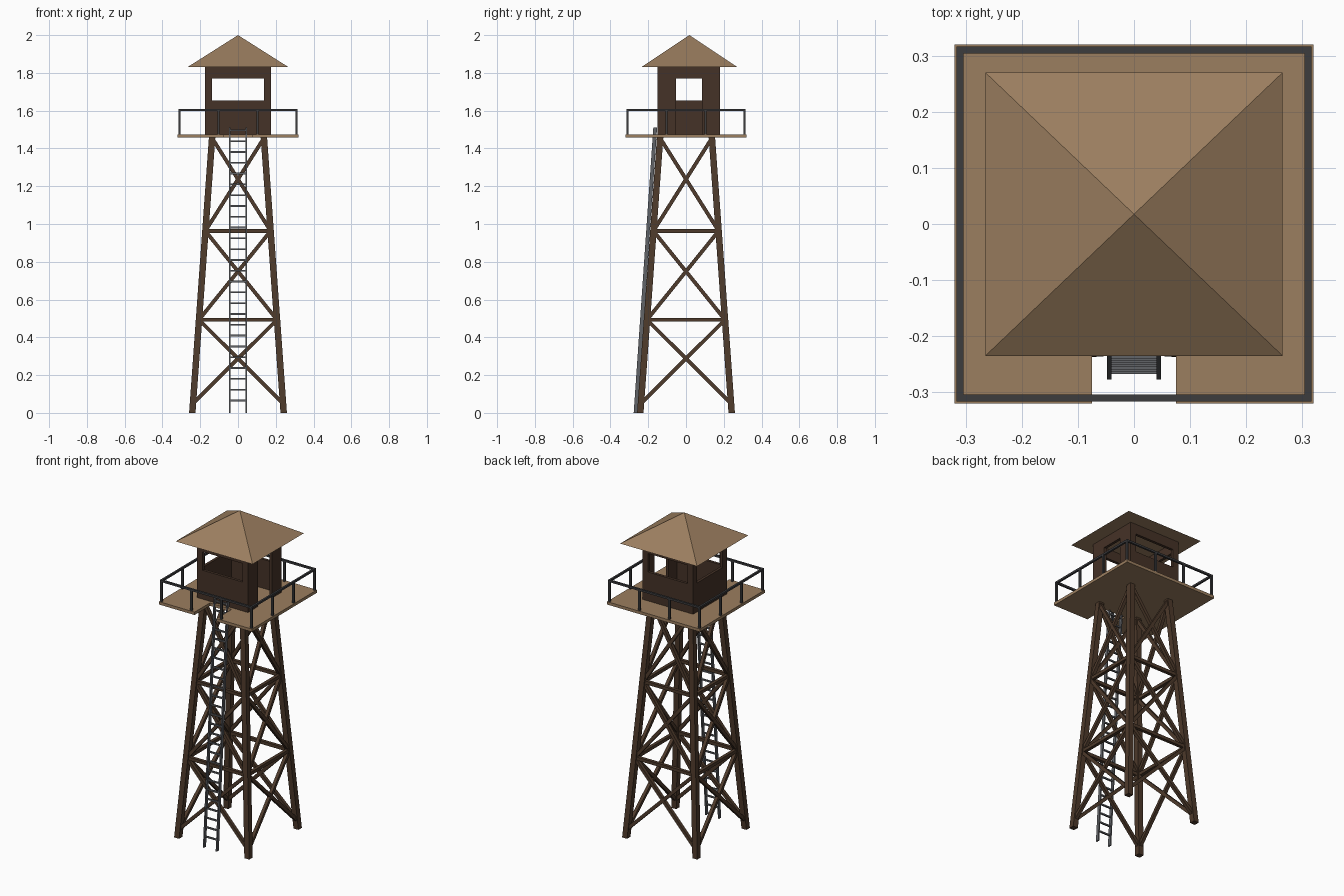
import bpy, bmesh
from mathutils import Vector

if "Cube" in bpy.data.objects:
    bpy.data.objects.remove(bpy.data.objects["Cube"])


def material(name, rgb):
    m = bpy.data.materials.new(name)
    m.diffuse_color = (*rgb, 1)
    m.use_nodes = True
    m.node_tree.nodes["Principled BSDF"].inputs["Base Color"].default_value = m.diffuse_color
    return m


TIMBER = material("timber", (0.075, 0.042, 0.024))
CABIN = material("cabin_wood", (0.06, 0.032, 0.02))
TAN = material("tan_boards", (0.33, 0.21, 0.115))
IRON = material("dark_iron", (0.045, 0.045, 0.048))
STEEL = material("ladder_steel", (0.12, 0.125, 0.135))


def finish(name, bm, mat):
    bmesh.ops.recalc_face_normals(bm, faces=bm.faces)
    me = bpy.data.meshes.new(name)
    bm.to_mesh(me)
    bm.free()
    ob = bpy.data.objects.new(name, me)
    bpy.context.collection.objects.link(ob)
    if mat:
        me.materials.append(mat)
    return ob


def loft(bm, low, high):
    """Closed prism between two matching rings of points."""
    a = [bm.verts.new(p) for p in low]
    b = [bm.verts.new(p) for p in high]
    bm.faces.new(a)
    bm.faces.new(b)
    for i in range(len(a)):
        j = (i + 1) % len(a)
        bm.faces.new((a[i], a[j], b[j], b[i]))


def ring(c, u, v):
    c = Vector(c)
    return [c - u - v, c + u - v, c + u + v, c - u + v]


def strut(bm, p, q, wx, wy):
    """Leaning post with level ends."""
    u, v = Vector((wx / 2, 0, 0)), Vector((0, wy / 2, 0))
    loft(bm, ring(p, u, v), ring(q, u, v))


def beam(bm, p, q, w, side):
    """Square beam; side is a reference direction for its cross-section."""
    d = (Vector(q) - Vector(p)).normalized()
    u = d.cross(Vector(side)).normalized() * w / 2
    v = d.cross(u).normalized() * w / 2
    loft(bm, ring(p, u, v), ring(q, u, v))


def box(bm, x0, x1, y0, y1, z0, z1):
    c = ((x0 + x1) / 2, (y0 + y1) / 2)
    strut(bm, (*c, z0), (*c, z1), x1 - x0, y1 - y0)


def turn(x, y, k):
    for _ in range(k):
        x, y = -y, x
    return x, y


# Tapering legs
FOOT, HEAD, DECK = 0.242, 0.137, 1.458


def lean(z):
    return FOOT + (HEAD - FOOT) * z / DECK


for sx, sy, label in ((-1, -1, "front_left"), (1, -1, "front_right"),
                      (-1, 1, "back_left"), (1, 1, "back_right")):
    bm = bmesh.new()
    strut(bm, (sx * FOOT, sy * FOOT, 0), (sx * HEAD, sy * HEAD, DECK), 0.034, 0.034)
    finish(label + "_leg", bm, TIMBER)

# Cross bracing and horizontal ties on each side
levels = (0.05, 0.493, 0.963, 1.455)
for k, label in enumerate(("front", "right", "back", "left")):
    bm = bmesh.new()

    def at(s, z):
        return (*turn(s * lean(z), -lean(z), k), z)

    normal = (*turn(0, -1, k), 0)
    for lo, hi in zip(levels, levels[1:]):
        for s in (-1, 1):
            beam(bm, at(s, lo), at(-s, hi), 0.02, normal)
    for z in levels[1:3]:
        beam(bm, at(-1, z), at(1, z), 0.02, normal)
    finish(label + "_bracing", bm, TIMBER)

# Platform with ladder notch
bm = bmesh.new()
outline = [(-0.32, -0.32), (-0.075, -0.32), (-0.075, -0.17), (0.075, -0.17),
           (0.075, -0.32), (0.32, -0.32), (0.32, 0.32), (-0.32, 0.32)]
loft(bm, [(x, y, 1.457) for x, y in outline], [(x, y, 1.475) for x, y in outline])
finish("platform", bm, TAN)

# Railing
R, W = 0.31, 0.012
for k, label in enumerate(("front", "right", "back", "left")):
    bm = bmesh.new()
    beam(bm, (*turn(-R - W / 2, -R, k), 1.604), (*turn(R - W / 2, -R, k), 1.604), W, (0, 0, 1))
    for s in (-1, -1 / 3, 1 / 3):
        x, y = turn(s * R, -R, k)
        strut(bm, (x, y, 1.475), (x, y, 1.6), W, W)
    finish(label + "_railing", bm, IRON)

# Cabin walls with windows and a doorway on the right
CY = 0.015
bm = bmesh.new()
box(bm, -0.175, 0.175, CY - 0.167, CY + 0.165, 1.475, 1.835)
cabin = finish("cabin_walls", bm, CABIN)
cuts = (("cabin_interior", (-0.158, 0.158, CY - 0.15, CY + 0.148, 1.4, 1.9)),
        ("window_cutter", (-0.137, 0.137, -0.4, 0.4, 1.655, 1.77)),
        ("left_window_cutter", (-0.4, 0, CY - 0.125, CY + 0.125, 1.655, 1.77)),
        ("door_cutter", (0, 0.4, -0.054, 0.086, 1.4, 1.77)))
for name, dims in cuts:
    bm = bmesh.new()
    box(bm, *dims)
    cutter = finish(name, bm, None)
    mod = cabin.modifiers.new(name, "BOOLEAN")
    mod.operation, mod.solver, mod.object = "DIFFERENCE", "EXACT", cutter
    bpy.context.view_layer.objects.active = cabin
    bpy.ops.object.modifier_apply(modifier=name)
    bpy.data.objects.remove(cutter)

# Pyramid roof
bm = bmesh.new()
base = [bm.verts.new((x, y, 1.832)) for x, y in
        ((-0.265, -0.235), (0.265, -0.235), (0.265, 0.27), (-0.265, 0.27))]
apex = bm.verts.new((0, 0.0175, 2.0))
bm.faces.new(base)
for i in range(4):
    bm.faces.new((base[i], base[(i + 1) % 4], apex))
finish("roof", bm, TAN)

# Ladder
bm = bmesh.new()
y0, y1, top = -0.267, -0.163, 1.51
for s in (-1, 1):
    strut(bm, (s * 0.044, y0, 0), (s * 0.044, y1, top), 0.008, 0.02)
for i in range(26):
    z = 0.066 + 0.0572 * i
    y = y0 + (y1 - y0) * z / top
    beam(bm, (-0.042, y, z), (0.042, y, z), 0.009, (0, 0, 1))
finish("ladder", bm, STEEL)
